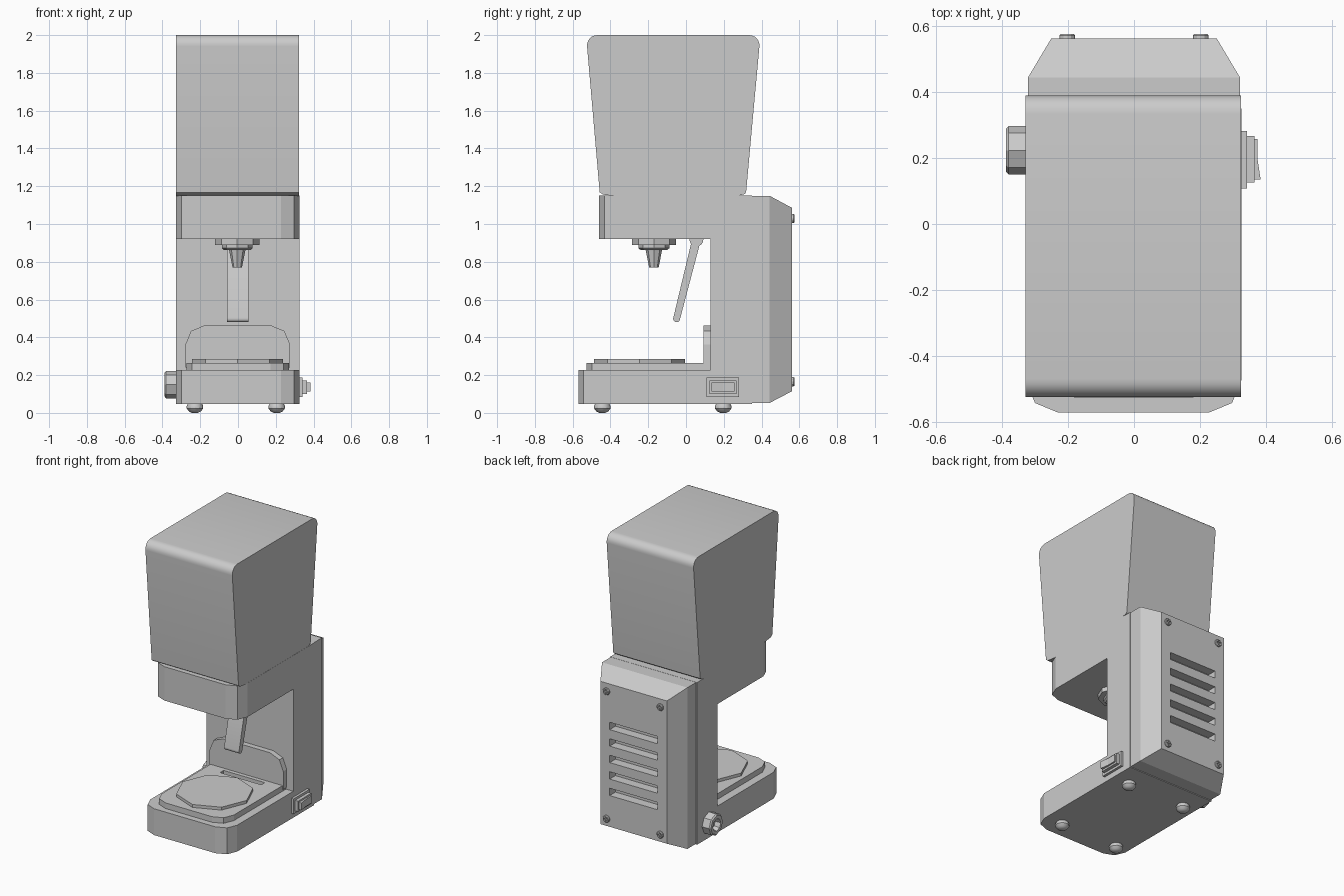
import bpy, bmesh
from math import sin, cos, pi, atan2

if "Cube" in bpy.data.objects:
    bpy.data.objects.remove(bpy.data.objects["Cube"])


def finish(name, bm, smooth=None):
    bmesh.ops.recalc_face_normals(bm, faces=bm.faces)
    me = bpy.data.meshes.new(name)
    bm.to_mesh(me)
    bm.free()
    ob = bpy.data.objects.new(name, me)
    bpy.context.collection.objects.link(ob)
    if smooth:
        bpy.ops.object.select_all(action='DESELECT')
        bpy.context.view_layer.objects.active = ob
        ob.select_set(True)
        bpy.ops.object.shade_smooth_by_angle(angle=smooth)
    return ob


def loft(rings, bm=None):
    """Skin a stack of equal-length rings and cap both ends."""
    bm = bm or bmesh.new()
    vs = [[bm.verts.new(p) for p in r] for r in rings]
    n = len(vs[0])
    for a, b in zip(vs, vs[1:]):
        for i in range(n):
            bm.faces.new((a[i], a[(i + 1) % n], b[(i + 1) % n], b[i]))
    bm.faces.new(vs[0])
    bm.faces.new(vs[-1])
    return bm


def prism_x(profile, x0, x1):
    return loft([[(x, y, z) for y, z in profile] for x in (x0, x1)])


def rect(y, x, z0, z1):
    return [(-x, y, z0), (x, y, z0), (x, y, z1), (-x, y, z1)]


def box(x0, x1, y0, y1, z0, z1, bm=None):
    return loft([[(x0, y, z0), (x1, y, z0), (x1, y, z1), (x0, y, z1)] for y in (y0, y1)], bm)


def turned(axis, centre, steps, n):
    """Turned solid: steps are (radius, position along axis)."""
    rings = []
    for r, t in steps:
        ring = []
        for i in range(n):
            a, b = r * cos(2 * pi * i / n), r * sin(2 * pi * i / n)
            p = {'x': (t, a, b), 'y': (a, t, b), 'z': (a, b, t)}[axis]
            ring.append(tuple(p[k] + centre[k] for k in range(3)))
        rings.append(ring)
    return loft(rings)


def round_edges(bm, test, offset, segments):
    edges = [e for e in bm.edges if test(e.verts[0].co, e.verts[1].co)]
    bmesh.ops.bevel(bm, geom=edges, offset=offset, segments=segments, profile=0.5, affect='EDGES')


def cut(ob, cutter_bm):
    c = finish("cutter", cutter_bm)
    c.hide_render = True
    m = ob.modifiers.new("cut", 'BOOLEAN')
    m.operation, m.object, m.solver = 'DIFFERENCE', c, 'EXACT'
    bpy.context.view_layer.objects.active = ob
    bpy.ops.object.modifier_apply(modifier=m.name)
    bpy.data.objects.remove(c)


def upright(a, b):
    return abs(a.x - b.x) < 1e-4 and abs(a.y - b.y) < 1e-4


# C-shaped body: base, column and head, with faceted front corners
bm = prism_x([(-0.57, 0.048), (0.35, 0.048), (0.35, 1.15), (-0.46, 1.15),
              (-0.46, 0.92), (0.13, 0.92), (0.13, 0.227), (-0.57, 0.227)], -0.328, 0.325)
round_edges(bm, lambda a, b: upright(a, b) and a.y < -0.4, 0.097, 2)
finish("body", bm)

# Tapered hopper
bm = prism_x([(-0.529, 2.0), (0.394, 2.0), (0.318, 1.168), (0.31, 1.158), (0.27, 1.148),
              (-0.38, 1.148), (-0.44, 1.156), (-0.457, 1.168)], -0.329, 0.324)
round_edges(bm, lambda a, b: a.z > 1.99 and b.z > 1.99 and abs(a.x - b.x) > 0.5, 0.06, 6)
finish("hopper", bm, smooth=0.5)

# Rear cover with chamfered rim and vent slots
cover = finish("rear_cover", loft([rect(0.35, 0.321, 0.053, 1.149), rect(0.443, 0.321, 0.053, 1.149),
                                   rect(0.562, 0.25, 0.115, 1.085)]))
vents = bmesh.new()
for i in range(5):
    z = 0.80 - 0.112 * i
    box(-0.18, 0.18, 0.50, 0.60, z - 0.025, z + 0.025, vents)
cut(cover, vents)

# Cross-head screws on the cover
for x in (-0.202, 0.202):
    for z in (0.165, 1.03):
        screw = finish("cover_screw", turned('y', (x, 0, z), [(0.024, 0.555), (0.024, 0.57), (0.02, 0.575)], 12))
        for w, h in ((0.016, 0.004), (0.004, 0.016)):
            cut(screw, box(x - w, x + w, 0.568, 0.58, z - h, z + h))

# Drip tray with rear slot
bm = box(-0.272, 0.27, -0.527, 0.13, 0.22, 0.265)
round_edges(bm, lambda a, b: upright(a, b) and a.y < -0.4, 0.097, 2)
tray = finish("tray", bm)
cut(tray, box(-0.155, 0.155, 0.028, 0.066, 0.24, 0.3))

# Splash guard behind the tray
bm = box(-0.278, 0.275, 0.093, 0.132, 0.24, 0.463)
round_edges(bm, lambda a, b: a.z > 0.4 and b.z > 0.4 and abs(a.y - b.y) > 0.01, 0.1, 2)
finish("splash_guard", bm)

# Octagonal plate
finish("plate", turned('z', (-0.003, -0.246, 0), [(0.24, 0.26), (0.24, 0.285)], 8))

# Outlet nozzle: flange, nut and cone
for name, steps in (("nozzle_flange", [(0.117, 0.925), (0.117, 0.89)]),
                    ("nozzle_nut", [(0.082, 0.895), (0.082, 0.872), (0.07, 0.862)]),
                    ("nozzle_cone", [(0.046, 0.87), (0.043, 0.86), (0.025, 0.77)])):
    finish(name, turned('z', (-0.004, -0.17, 0), steps, 8))

# Lever hanging from a pivot
top, tip = (0.055, 0.915, 0.023), (-0.05, 0.498, 0.018)
ang = atan2(top[1] - tip[1], top[0] - tip[0])
outline = []
for (y, z, r), start in ((top, ang - pi / 2), (tip, ang + pi / 2)):
    outline += [(y + r * cos(start + pi * i / 8), z + r * sin(start + pi * i / 8)) for i in range(9)]
finish("lever", prism_x(outline, -0.057, 0.055), smooth=0.5)
finish("lever_pivot", turned('x', (0, 0.055, 0.918), [(0.037, -0.057), (0.037, 0.055)], 16), smooth=0.5)

# Rocker switch on the right
finish("switch_frame", box(0.30, 0.342, 0.108, 0.281, 0.085, 0.188))
finish("switch_rim", box(0.33, 0.364, 0.125, 0.267, 0.10, 0.172))
finish("switch_rocker", loft([[(0.35, y, 0.112), (x, y, 0.112), (x, y, 0.161), (0.35, y, 0.161)]
                              for y, x in ((0.135, 0.383), (0.195, 0.374), (0.257, 0.374))]))

# Hollow octagonal knob on the left
finish("knob", turned('x', (0, 0.223, 0.15),
                      [(0.073, -0.32), (0.073, -0.38), (0.064, -0.388), (0.042, -0.388), (0.036, -0.35)], 8))

# Four feet
for x in (-0.228, 0.205):
    for y in (-0.443, 0.197):
        finish("foot", turned('z', (x, y, 0), [(0.034, 0.055), (0.044, 0.036), (0.044, 0.024),
                                               (0.032, 0.008), (0.016, 0.0)], 12), smooth=0.5)
